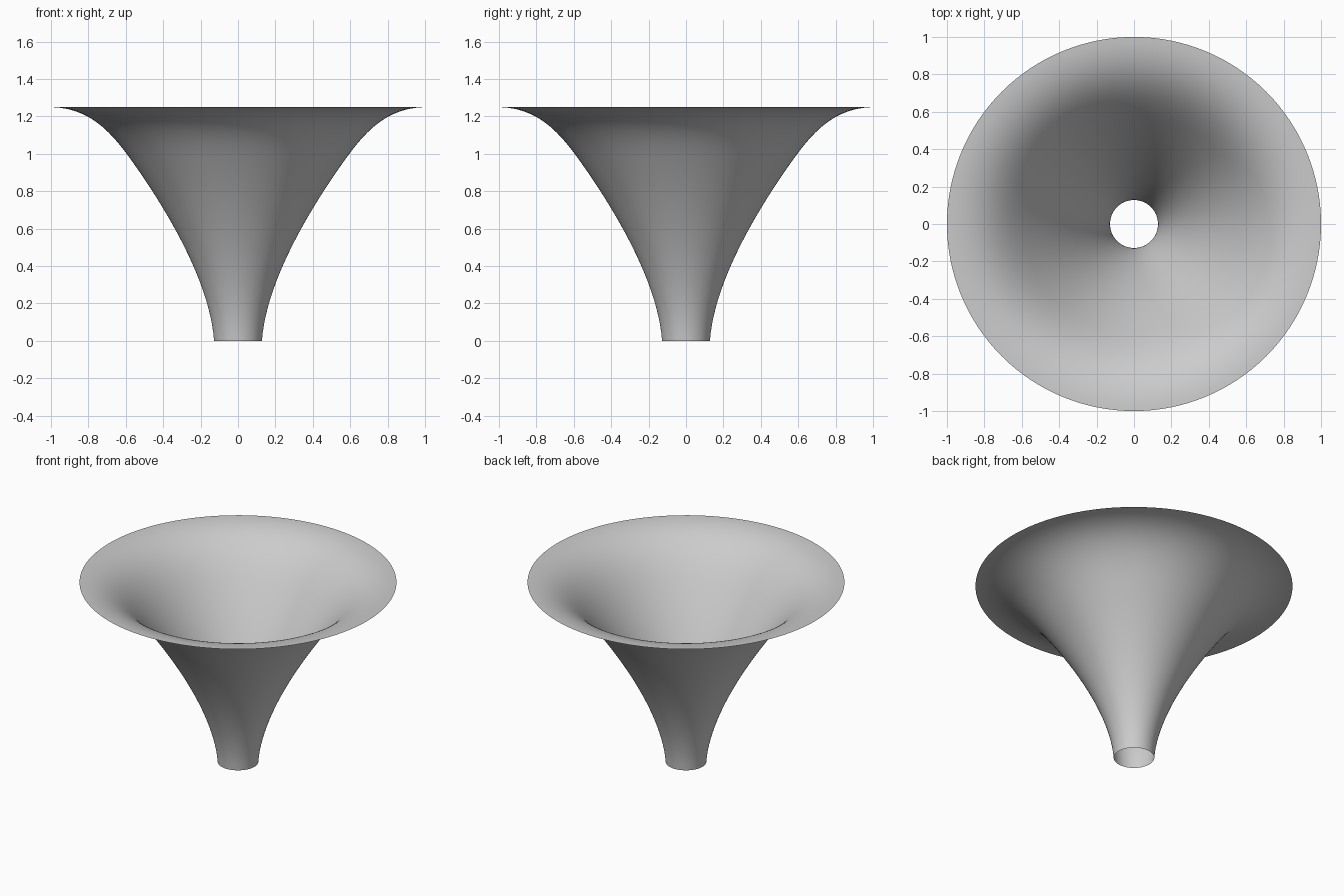
import bpy
import bmesh
import math
from mathutils import Vector
from mathutils.geometry import interpolate_bezier

cube = bpy.data.objects.get("Cube")
if cube:
    bpy.data.objects.remove(cube, do_unlink=True)

SEGMENTS = 128
STEPS = 24

# Plain grey material
grey = bpy.data.materials.new("plain_grey")
grey.use_nodes = True
colour = (0.6, 0.6, 0.6, 1.0)
grey.diffuse_color = colour
grey.node_tree.nodes["Principled BSDF"].inputs["Base Color"].default_value = colour


def bezier(*points):
    """Sample a profile section given as (radius, height) control points."""
    return interpolate_bezier(*[Vector((r, 0, z)) for r, z in points], STEPS)


# Profile: slender neck, then a lip that rolls out flat
neck = bezier((0.128, 0), (0.15, 0.32), (0.39, 0.72), (0.595, 1.0))
lip = bezier((0.595, 1.0), (0.70, 1.14), (0.81, 1.245), (1.0, 1.25))
profile = neck + lip[1:]

# Revolve the profile into an open, single-walled horn
bm = bmesh.new()
verts = [bm.verts.new(p) for p in profile]
edges = [bm.edges.new(pair) for pair in zip(verts, verts[1:])]
bmesh.ops.spin(bm, geom=verts + edges, cent=(0, 0, 0), axis=(0, 0, 1),
               angle=math.tau, steps=SEGMENTS, use_merge=False)
bmesh.ops.remove_doubles(bm, verts=bm.verts, dist=0.0005)

# Face the wall outward and shade it smooth
bm.normal_update()
for face in bm.faces:
    face.smooth = True
    middle = face.calc_center_median()
    if face.normal.x * middle.x + face.normal.y * middle.y < 0:
        face.normal_flip()

mesh = bpy.data.meshes.new("flared_horn")
bm.to_mesh(mesh)
bm.free()
mesh.materials.append(grey)
horn = bpy.data.objects.new("flared_horn", mesh)
bpy.context.collection.objects.link(horn)
